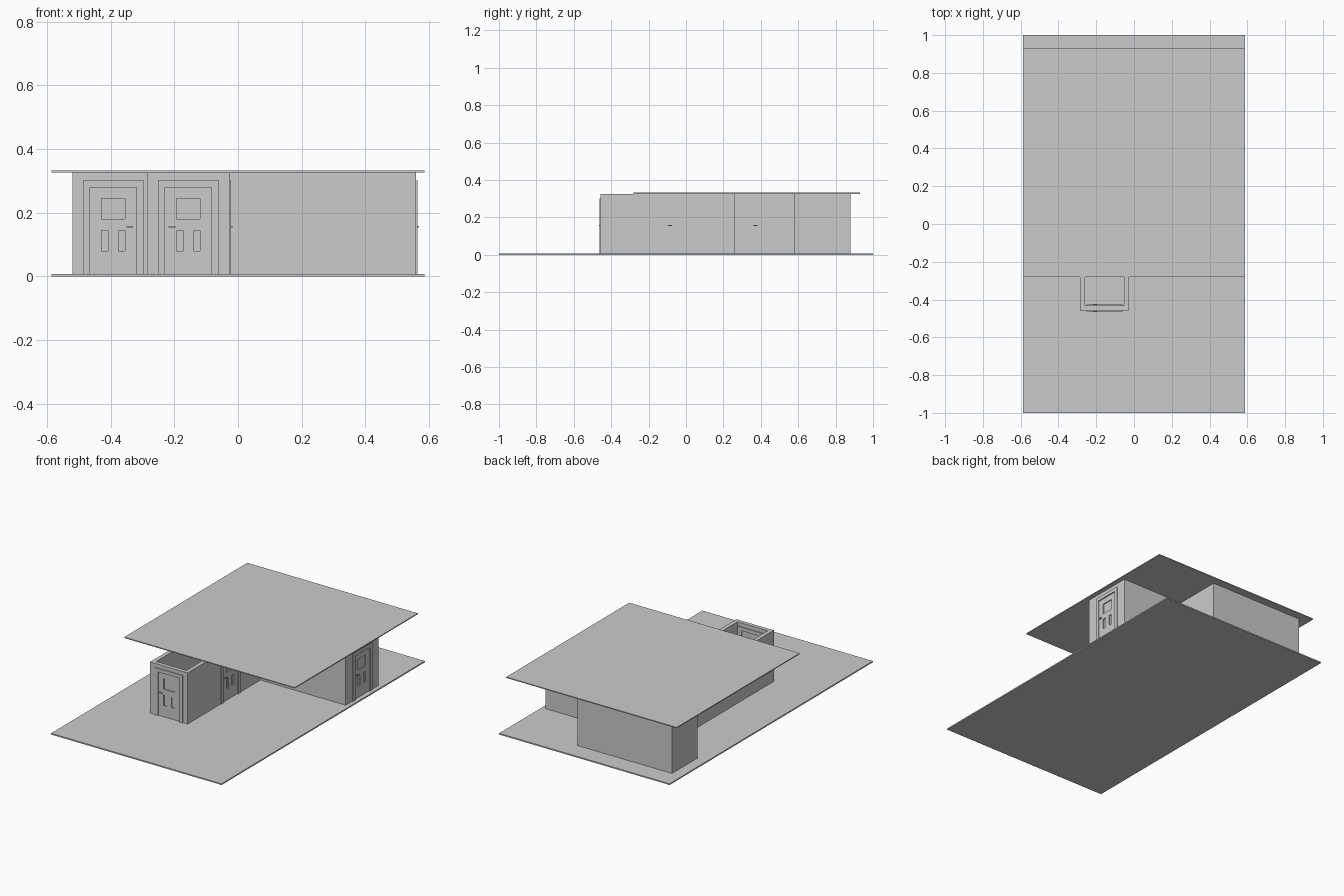
import bpy, bmesh
from math import pi
from mathutils import Matrix, Vector

if "Cube" in bpy.data.objects:
    bpy.data.objects.remove(bpy.data.objects["Cube"])

T = 0.025            # wall thickness
Z0, Z1 = 0.008, 0.326  # wall bottom and top


def boxes(name, specs, matrix=Matrix()):
    """One object made of boxes given as (x0, x1, y0, y1, z0, z1)."""
    bm = bmesh.new()
    for x0, x1, y0, y1, z0, z1 in specs:
        m = Matrix.Translation(((x0 + x1) / 2, (y0 + y1) / 2, (z0 + z1) / 2))
        bmesh.ops.create_cube(bm, size=1, matrix=m @ Matrix.Diagonal((x1 - x0, y1 - y0, z1 - z0, 1)))
    bm.transform(matrix)
    me = bpy.data.meshes.new(name)
    bm.to_mesh(me)
    bm.free()
    ob = bpy.data.objects.new(name, me)
    bpy.context.collection.objects.link(ob)
    return ob


def apply_all(ob):
    bpy.ops.object.select_all(action='DESELECT')
    ob.select_set(True)
    bpy.context.view_layer.objects.active = ob
    for m in list(ob.modifiers):
        bpy.ops.object.modifier_apply(modifier=m.name)


# Ground slab and roof slab
boxes("ground_slab", [(-0.587, 0.587, -1, 1, 0, 0.008)])
boxes("roof_slab", [(-0.587, 0.587, -0.28, 0.93, 0.326, 0.332)])

# Outer walls: stepped floor plan, hollow inside
plan = [(-0.285, -0.457), (-0.027, -0.457), (-0.027, 0.26), (0.56, 0.26), (0.56, 0.58),
        (0.13, 0.58), (0.13, 0.88), (-0.52, 0.88), (-0.52, 0.63), (-0.285, 0.63)]
bm = bmesh.new()
low = [bm.verts.new((x, y, Z0)) for x, y in plan]
high = [bm.verts.new((x, y, Z1)) for x, y in plan]
for i in range(len(plan)):
    j = (i + 1) % len(plan)
    bm.faces.new((low[i], low[j], high[j], high[i]))
me = bpy.data.meshes.new("walls")
bm.to_mesh(me)
bm.free()
walls = bpy.data.objects.new("walls", me)
bpy.context.collection.objects.link(walls)
sol = walls.modifiers.new("thickness", 'SOLIDIFY')
sol.thickness = T
sol.offset = -1
sol.use_even_offset = True

# Doors: name, centre on the outer wall face, turn about z, handle side
doors = [("front", (-0.156, -0.457), 0, -1),
         ("left_wing", (-0.392, 0.63), 0, 1),
         ("hall", (-0.027, -0.035), pi / 2, -1),
         ("right_wing", (0.56, 0.422), pi / 2, -1)]
cutters = []
for name, (cx, cy), turn, side in doors:
    m = Matrix.Translation((cx, cy, 0)) @ Matrix.Rotation(turn, 4, 'Z')
    cut = boxes(name + "_cutter", [(-0.085, 0.085, -0.05, 0.05, -0.01, 0.29)], m)
    cut.hide_render = True
    cutters.append(cut)
    b = walls.modifiers.new(name, 'BOOLEAN')
    b.operation = 'DIFFERENCE'
    b.solver = 'EXACT'
    b.object = cut

    # Door frame, slightly proud of the wall on both faces
    f0, f1 = -0.005, T + 0.005
    boxes(name + "_door_frame", [(-0.096, -0.073, f0, f1, Z0, 0.28),
                                 (0.073, 0.096, f0, f1, Z0, 0.28),
                                 (-0.096, 0.096, f0, f1, 0.28, 0.302)], m)

    # Door leaf: rails and stiles around thin recessed panels
    d0, d1 = 0.002, T - 0.002
    leaf = [(-0.073, -0.037, d0, d1, Z0, 0.28), (0.037, 0.073, d0, d1, Z0, 0.28)]
    leaf += [(-0.037, 0.037, d0, d1, a, b2) for a, b2 in ((Z0, 0.079), (0.144, 0.18), (0.245, 0.28))]
    leaf.append((-0.017, 0.017, d0, d1, 0.079, 0.144))
    leaf.append((-0.037, 0.037, 0.008, T - 0.008, 0.18, 0.245))
    leaf += [(s - 0.01, s + 0.01, 0.008, T - 0.008, 0.079, 0.144) for s in (-0.027, 0.027)]
    boxes(name + "_door_leaf", leaf, m)

    # Lever handles on both faces with a joining spindle
    xa, xb = sorted((side * 0.062, side * 0.041))
    xs = side * 0.059
    boxes(name + "_door_handle", [(xa, xb, -0.009, -0.005, 0.153, 0.158),
                                  (xa, xb, T + 0.005, T + 0.009, 0.153, 0.158),
                                  (xs - 0.003, xs + 0.003, -0.006, T + 0.006, 0.153, 0.158)], m)

apply_all(walls)
for c in cutters:
    bpy.data.objects.remove(c, do_unlink=True)
